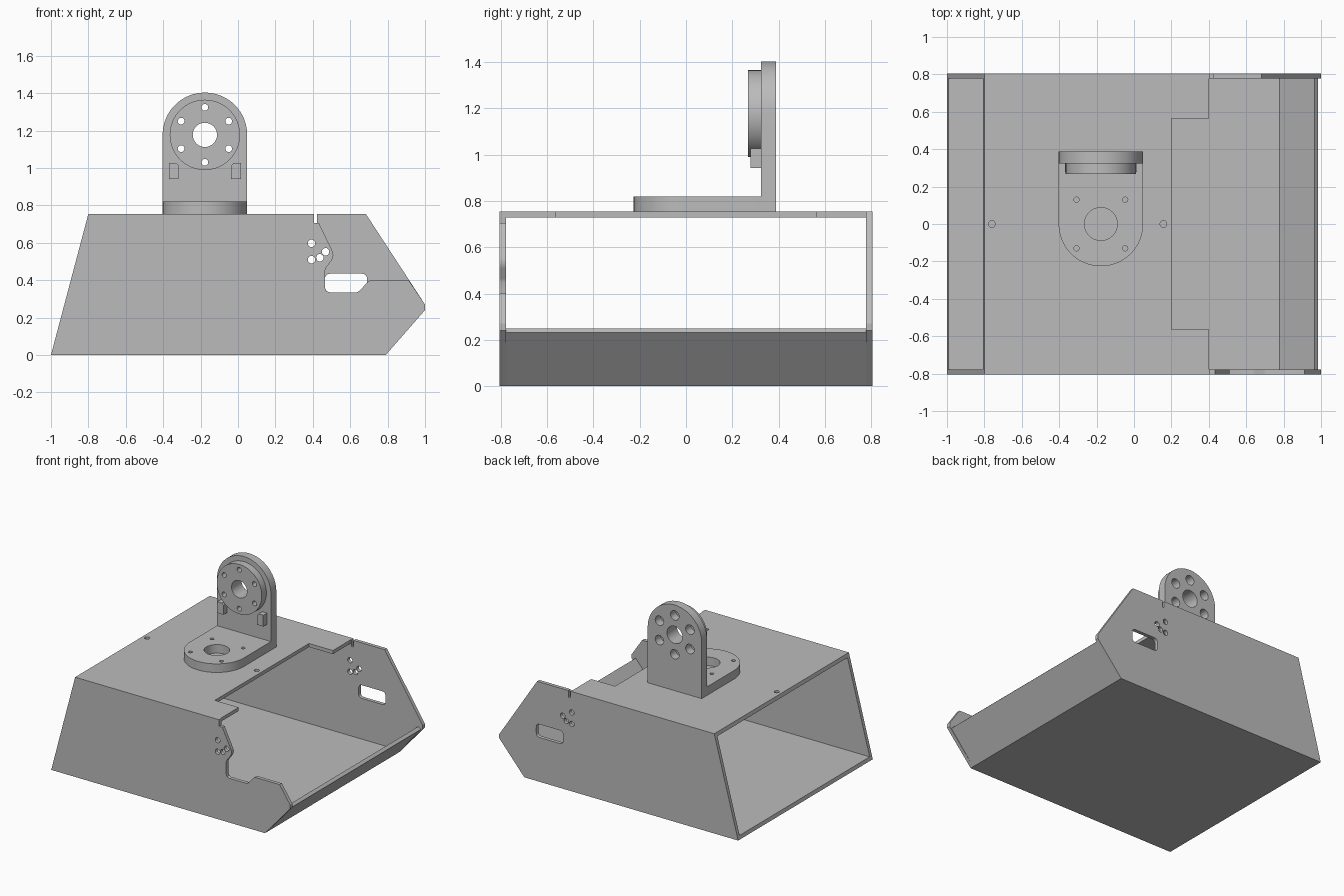
import bpy, bmesh, math
from mathutils import Vector

cube = bpy.data.objects.get("Cube")
if cube:
    bpy.data.objects.remove(cube)

grey = bpy.data.materials.new("plain grey")
grey.use_nodes = True
GREY = (0.5, 0.5, 0.5, 1)
grey.diffuse_color = GREY
grey.node_tree.nodes["Principled BSDF"].inputs["Base Color"].default_value = GREY


def arc(cu, cv, r, start=0, end=360, n=32):
    """Points on an arc; a full circle leaves out the repeated end."""
    steps = n if end - start == 360 else n - 1
    return [(cu + r * math.cos(math.radians(start + (end - start) * i / steps)),
             cv + r * math.sin(math.radians(start + (end - start) * i / steps)))
            for i in range(n)]


def rounded(points, r, n=6):
    """Round every corner of a closed outline."""
    out = []
    for i, p in enumerate(points):
        p = Vector(p)
        a = Vector(points[i - 1]) - p
        b = Vector(points[(i + 1) % len(points)]) - p
        k = min(r, a.length * 0.45, b.length * 0.45)
        a, b = p + a.normalized() * k, p + b.normalized() * k
        for j in range(n):
            t = j / (n - 1)
            out.append(tuple(a * (1 - t) ** 2 + p * 2 * t * (1 - t) + b * t * t))
    return out


def plate(name, outline, lo, hi, axis, holes=()):
    """Fill an outline with holes and extrude it along the axis."""
    bm = bmesh.new()
    for loop in [outline, *holes]:
        vs = [bm.verts.new((u, lo, v) if axis == "y" else (u, v, lo)) for u, v in loop]
        for i, v in enumerate(vs):
            bm.edges.new((vs[i - 1], v))
    bmesh.ops.triangle_fill(bm, use_beauty=True, use_dissolve=False, edges=bm.edges[:])
    ext = bmesh.ops.extrude_face_region(bm, geom=bm.faces[:], use_keep_orig=True)
    move = (0, hi - lo, 0) if axis == "y" else (0, 0, hi - lo)
    bmesh.ops.translate(bm, vec=move, verts=[g for g in ext["geom"] if isinstance(g, bmesh.types.BMVert)])
    bmesh.ops.recalc_face_normals(bm, faces=bm.faces[:])
    mesh = bpy.data.meshes.new(name)
    bm.to_mesh(mesh)
    bm.free()
    mesh.materials.append(grey)
    ob = bpy.data.objects.new(name, mesh)
    bpy.context.collection.objects.link(ob)
    bpy.ops.object.select_all(action="DESELECT")
    ob.select_set(True)
    bpy.context.view_layer.objects.active = ob
    bpy.ops.object.shade_smooth_by_angle(angle=math.radians(30))
    return ob


W, IN, TOP, T = 0.805, 0.778, 0.755, 0.027

# Side plates: the back one is whole, the front one is cut away at the nose
pin_holes = [arc(u, v, 0.02, n=20) for u, v in
             [(0.393, 0.597), (0.393, 0.51), (0.438, 0.52), (0.468, 0.552)]]
slot = rounded([(0.465, 0.335), (0.69, 0.335), (0.69, 0.435), (0.465, 0.435)], 0.03)
rear_end = [(-1, 0), (-0.8, TOP)]
nose = [(1, 0.27), (1, 0.24), (0.79, 0)]
notch = [(0.405, TOP), (0.405, 0.705), (0.422, 0.705)]
plate("back_side_plate", rear_end + notch + [(0.422, TOP), (0.683, TOP)] + nose,
      IN, W, "y", pin_holes + [slot])
cutaway = [(0.433, 0.705), (0.505, 0.555), (0.51, 0.535), (0.503, 0.51), (0.47, 0.465),
           (0.465, 0.45), (0.465, 0.36), (0.472, 0.342), (0.49, 0.335), (0.635, 0.335),
           (0.652, 0.345), (0.695, 0.393), (0.71, 0.4), (0.912, 0.4)]
plate("front_side_plate", rear_end + notch + cutaway + nose, -W, -IN, "y", pin_holes)

# Floor with its upturned nose
floor = [(-1, 0), (0.79, 0), (0.985, 0.232), (0.966, 0.25), (0.777, T), (-0.993, T)]
plate("floor", floor, -IN, IN, "y")

# Roof with a stepped opening and two pin holes
roof = plate("roof", [(-0.8, -IN), (0.4, -IN), (0.4, -0.563), (0.2, -0.563),
                      (0.2, 0.563), (0.4, 0.563), (0.4, IN), (-0.8, IN)],
             TOP - T, TOP, "z", [arc(x, 0, 0.018, n=20) for x in (-0.76, 0.157)])
for v in roof.data.vertices:
    if v.co.x < -0.79 and v.co.z < TOP - 0.01:
        v.co.x -= 0.007

# Bracket foot
CX, R, HUB = -0.177, 0.226, 1.177
BACK, FACE = 0.388, 0.324
foot = arc(CX, 0, R, 180, 360, 40) + [(CX + R, FACE), (CX - R, FACE)]
screws = [arc(CX + sx * 0.13, sy * 0.13, 0.014, n=16) for sx in (-1, 1) for sy in (-1, 1)]
plate("bracket_foot", foot, TOP, 0.82, "z", [arc(CX, 0, 0.088)] + screws)


# Bracket upright with wide bolt recesses, and a flange disc with narrow bolt holes
def bolt_ring(r):
    return [arc(CX + 0.147 * math.cos(a), HUB + 0.147 * math.sin(a), r, n=20)
            for a in [math.radians(30 + 60 * i) for i in range(6)]]


bore = arc(CX, HUB, 0.065)
upright = arc(CX, HUB, R, 0, 180, 40) + [(CX - R, TOP), (CX + R, TOP)]
plate("bracket_upright", upright, FACE, BACK, "y", [bore] + bolt_ring(0.036))
plate("flange_disc", arc(CX, HUB, 0.188, n=64), 0.268, FACE, "y", [bore] + bolt_ring(0.018))

# Stop tabs below the disc
for side, s in (("right", -1), ("left", 1)):
    tab = [(0.14, 0.942), (0.193, 0.942), (0.193, 1.027), (0.153, 1.027), (0.14, 1.012)]
    plate(side + "_stop_tab", [(CX + s * u, v) for u, v in tab], 0.279, FACE, "y")
